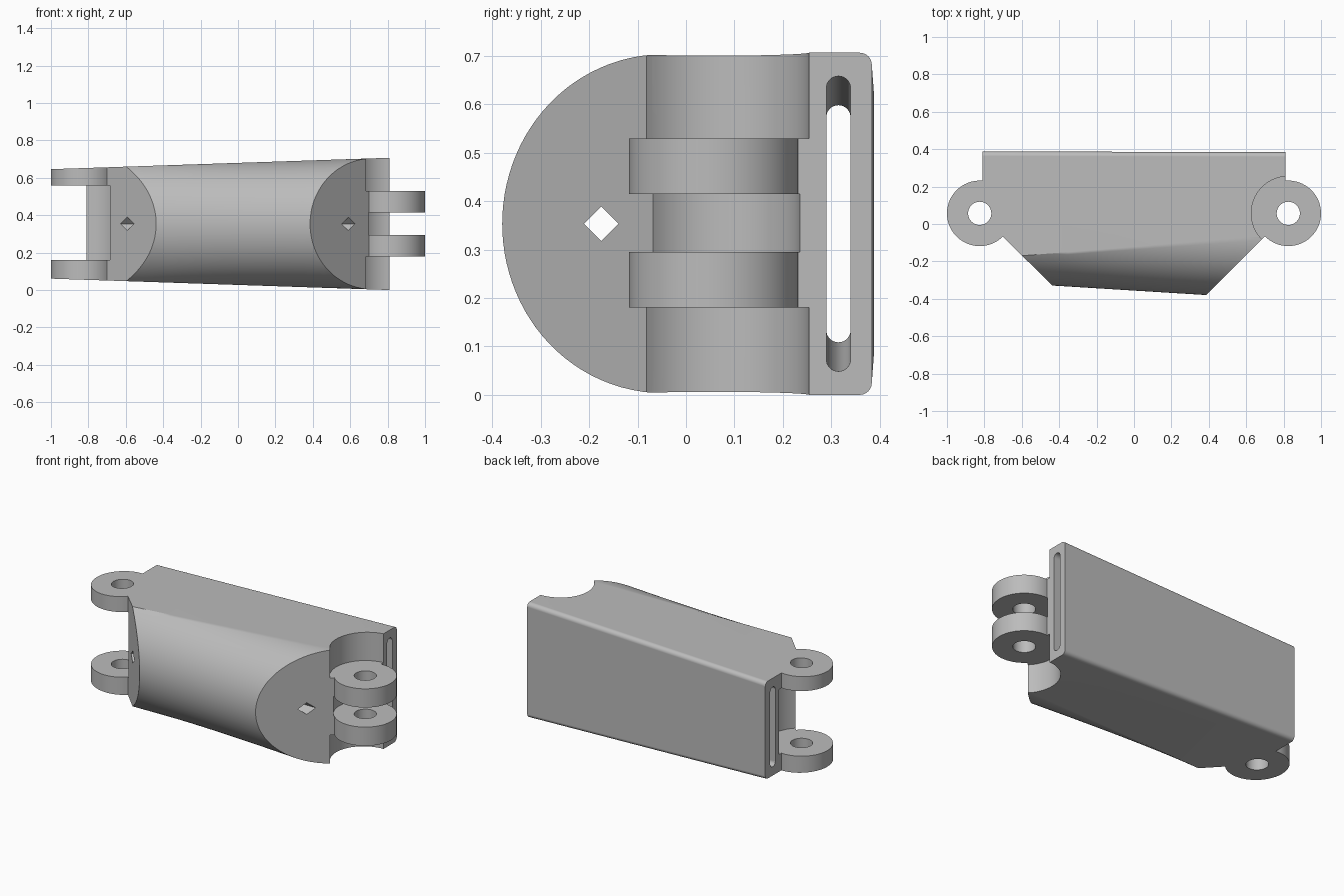
import bpy, bmesh
from math import sin, cos, radians, pi

if "Cube" in bpy.data.objects:
    bpy.data.objects.remove(bpy.data.objects["Cube"])

MID = 0.3535          # middle height
END = 0.81            # half length of the body
PIN_X, PIN_Y = 0.825, 0.057
LUG, CLEAR = 0.175, 0.198

grey = bpy.data.materials.new("plain grey")
grey.use_nodes = True
grey.diffuse_color = (0.5, 0.5, 0.5, 1)
grey.node_tree.nodes["Principled BSDF"].inputs["Base Color"].default_value = (0.5, 0.5, 0.5, 1)


def loft(name, rings):
    """Closed solid through a row of equal rings."""
    bm = bmesh.new()
    rows = [[bm.verts.new(p) for p in ring] for ring in rings]
    n = len(rows[0])
    for a, b in zip(rows, rows[1:]):
        for i in range(n):
            j = (i + 1) % n
            bm.faces.new((a[i], a[j], b[j], b[i]))
    bm.faces.new(rows[0])
    bm.faces.new(rows[-1])
    bmesh.ops.recalc_face_normals(bm, faces=bm.faces)
    mesh = bpy.data.meshes.new(name)
    bm.to_mesh(mesh)
    bm.free()
    mesh.materials.append(grey)
    obj = bpy.data.objects.new(name, mesh)
    bpy.context.collection.objects.link(obj)
    return obj


def prism(name, outline, z0, z1):
    return loft(name, [[(x, y, z) for x, y in outline] for z in (z0, z1)])


def arc(cx, cy, r, a0, a1, n):
    return [(cx + r * cos(radians(a0 + (a1 - a0) * i / n)),
             cy + r * sin(radians(a0 + (a1 - a0) * i / n))) for i in range(n + 1)]


def disc(name, side, r, z0, z1):
    return prism(name, arc(side * PIN_X, PIN_Y, r, 0, 360, 72)[:-1], z0, z1)


def combine(target, tool, operation):
    tool.hide_render = True
    mod = target.modifiers.new(operation, 'BOOLEAN')
    mod.operation, mod.solver, mod.object = operation, 'EXACT', tool
    bpy.context.view_layer.objects.active = target
    bpy.ops.object.modifier_apply(modifier=mod.name)
    bpy.data.objects.remove(tool)


def profile(half, start, front, spread, back):
    """D-shaped section: bowed front, flat top, base and back."""
    a = radians(spread)
    pts = []
    for i in range(49):
        t = a - 2 * a * i / 48
        bow = (cos(t) - cos(a)) / (1 - cos(a))
        pts.append((start + (front - start) * bow, MID + half * sin(t) / sin(a)))
    r = 0.025
    pts += arc(back - r, MID - half + r, r, -90, 0, 6)
    pts += arc(back - r, MID + half - r, r, 0, 90, 6)
    return pts


# Tapered body, long enough to carry the tapered outer lugs
small = profile(0.299, -0.187, -0.306, 44, 0.388)
large = profile(0.3535, -0.055, -0.406, 90, 0.384)


def section(x):
    t = (x + END) / (2 * END)
    return [(x, p[0] + (q[0] - p[0]) * t, p[1] + (q[1] - p[1]) * t)
            for p, q in zip(small, large)]


STEPS = 16
body = loft("link_body", [section(-1.05 + (END + 1.05) * i / STEPS) for i in range(STEPS + 1)])

# Plan shape: round lug on the right end and slanted front corners
plan = [(-END, 0.6)] + arc(-PIN_X, PIN_Y, LUG, 85.1, 315, 48)
plan += [(-0.165, -0.6), (0.165, -0.6), (END + 0.05, 0.095), (END + 0.05, 0.6)]
combine(body, prism("plan_cutter", plan, -0.5, 1.5), 'INTERSECT')

# Inner lugs on the left end, trimmed by the clearance cuts
combine(body, disc("inner_lugs", 1, LUG, 0.12, 0.59), 'UNION')
for side, r, z0, z1 in ((1, CLEAR, 0.53, 1), (1, CLEAR, -0.3, 0.18),
                        (1, 0.179, 0.295, 0.415), (-1, CLEAR, 0.16, 0.56)):
    combine(body, disc("clearance_cutter", side, r, z0, z1), 'DIFFERENCE')

# Pin holes
for side in (-1, 1):
    combine(body, disc("pin_cutter", side, 0.062, -0.4, 1.2), 'DIFFERENCE')


# Tapered strap slot through the whole length
def slot(x):
    half = 0.275 + 0.03 * x / END - 0.025
    w = 0.025
    ring = arc(0.315, MID + half, w, 0, 180, 16) + arc(0.315, MID - half, w, 180, 360, 16)
    return [(x, y, z) for y, z in ring]


combine(body, loft("slot_cutter", [slot(-0.9), slot(0.9)]), 'DIFFERENCE')

# Square cord hole set on its corner
d = 0.036
diamond = [(-0.175 + d * cos(k * pi / 2), MID + d * sin(k * pi / 2)) for k in range(4)]
combine(body, loft("cord_cutter", [[(x, y, z) for y, z in diamond] for x in (-1, 1)]), 'DIFFERENCE')

# Smooth curved faces with crisp edges
bpy.ops.object.select_all(action='DESELECT')
body.select_set(True)
bpy.context.view_layer.objects.active = body
bpy.ops.object.shade_smooth_by_angle(angle=radians(30))
normals = body.modifiers.new("face_weighted_normals", 'WEIGHTED_NORMAL')
normals.keep_sharp = True
